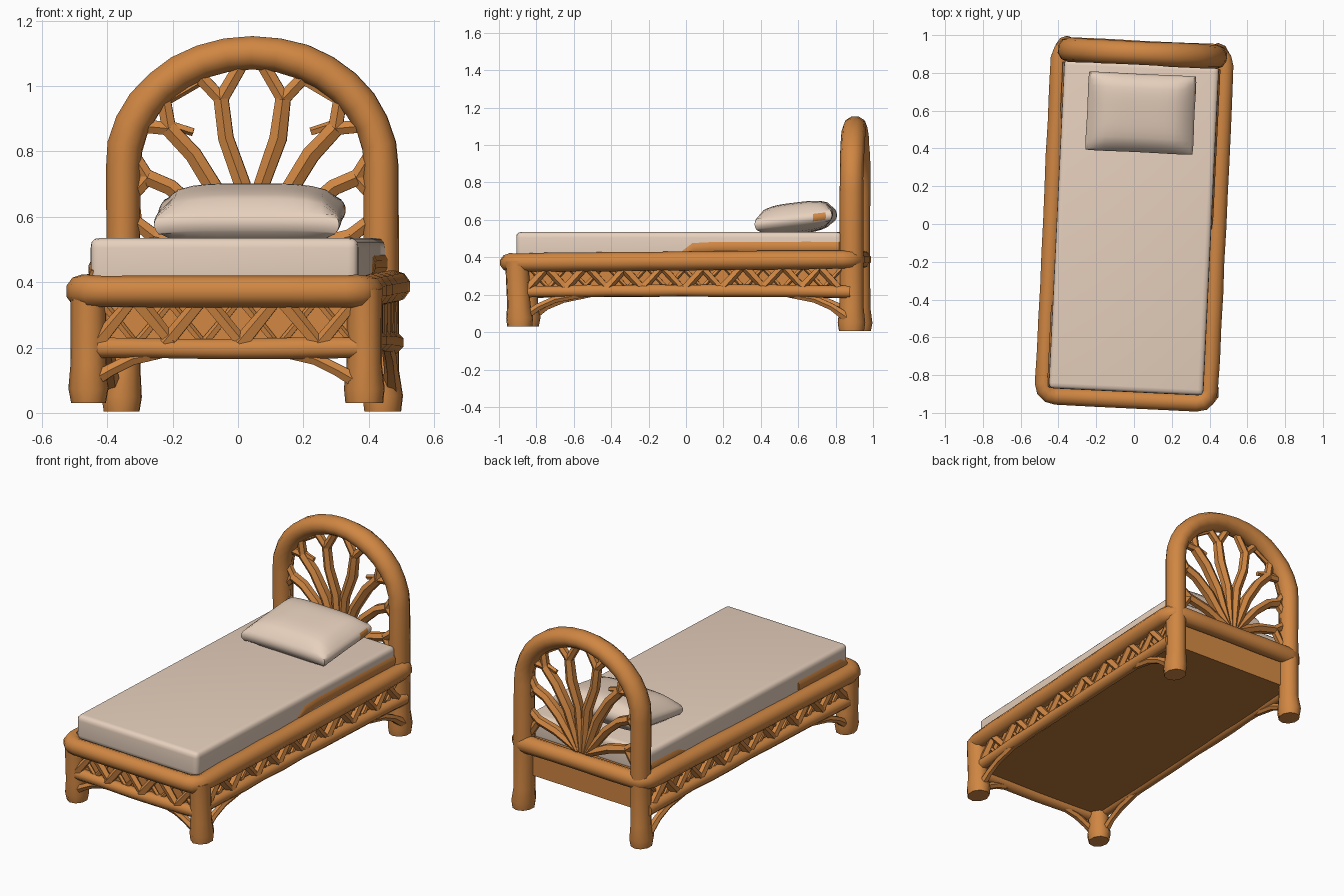
import bpy, bmesh, math, random
from mathutils import Vector, Matrix

if "Cube" in bpy.data.objects:
    bpy.data.objects.remove(bpy.data.objects["Cube"])

random.seed(4)
TURN = Matrix.Rotation(math.radians(-2.75), 4, 'Z')   # bed stands slightly turned


def material(name, rgb):
    m = bpy.data.materials.new(name)
    m.diffuse_color = (*rgb, 1)
    m.use_nodes = True
    m.node_tree.nodes["Principled BSDF"].inputs["Base Color"].default_value = m.diffuse_color
    return m


WOOD = material("warm_wood", (0.63, 0.24, 0.055))
BASE = material("base_wood", (0.48, 0.18, 0.038))
CLOTH = material("cream_cloth", (0.84, 0.665, 0.535))


def finish(name, bm, mats, angle=50):
    bmesh.ops.recalc_face_normals(bm, faces=bm.faces)
    me = bpy.data.meshes.new(name)
    bm.to_mesh(me)
    bm.free()
    me.transform(TURN)
    for m in mats:
        me.materials.append(m)
    me.shade_smooth()
    me.set_sharp_from_angle(angle=math.radians(angle))
    ob = bpy.data.objects.new(name, me)
    bpy.context.collection.objects.link(ob)
    return ob


def tube(bm, pts, r, up, radii=None, closed=False, sides=8, flat=1.0, wobble=0.05):
    """Sweep a slightly uneven branch along a path lying in the plane of normal up."""
    pts = [Vector(p) for p in pts]
    up = Vector(up)
    radii = radii or [1] * len(pts)
    path = []
    n = len(pts)
    for i in range(n if closed else n - 1):       # split long stretches
        a, b = pts[i], pts[(i + 1) % n]
        ra, rb = radii[i], radii[(i + 1) % n]
        k = max(1, int((b - a).length / 0.16))
        path += [(a.lerp(b, j / k), ra + (rb - ra) * j / k) for j in range(k)]
    if not closed:
        path.append((pts[-1], radii[-1]))
    n = len(path)
    rings = []
    for i, (p, f) in enumerate(path):
        prev = path[i - 1][0] if closed or i else p
        nxt = path[(i + 1) % n][0] if closed or i < n - 1 else p
        t = (nxt - prev).normalized()
        side = up.cross(t).normalized()
        top = t.cross(side)
        rr = r * f * random.uniform(1 - wobble, 1 + wobble)
        rings.append([bm.verts.new(p + rr * (side * math.cos(a) + top * flat * math.sin(a)))
                      for a in (2 * math.pi * (s + 0.5) / sides for s in range(sides))])
    for i in range(n if closed else n - 1):
        A, B = rings[i], rings[(i + 1) % n]
        for s in range(sides):
            e = (s + 1) % sides
            bm.faces.new((A[s], A[e], B[e], B[s]))
    if not closed:
        bm.faces.new(rings[0])
        bm.faces.new(rings[-1])


def box(name, x, y0, y1, z0, z1, mats, bevel=0.0, cx=0.0):
    bm = bmesh.new()
    bmesh.ops.create_cube(bm, size=1)
    for v in bm.verts:
        v.co = (cx + 2 * x * v.co.x, (y0 + y1) / 2 + (y1 - y0) * v.co.y,
                (z0 + z1) / 2 + (z1 - z0) * v.co.z)
    if bevel:
        bmesh.ops.bevel(bm, geom=bm.edges[:], offset=bevel, segments=3,
                        profile=0.6, affect='EDGES')
    if len(mats) > 1:                              # underside takes second colour
        bm.normal_update()
        for f in bm.faces:
            f.material_index = int(f.normal.z < -0.5)
    return finish(name, bm, mats, 40)


X, Y, Z = (1, 0, 0), (0, 1, 0), (0, 0, 1)
HY = 0.905                                         # headboard depth position

# Headboard arch running down into the back legs
bm = bmesh.new()
arch = [(-0.40, HY, 0.005), (-0.40, HY, 0.05), (-0.395, HY, 0.13), (-0.395, HY, 0.75)]
arch += [(-0.397 * math.cos(a), HY, 0.75 + 0.352 * math.sin(a))
         for a in (math.pi * i / 16 for i in range(1, 16))]
arch += [(-x, y, z) for x, y, z in arch[3::-1]]
rad = [1.05, 1.2, 1.0] + [1.0] * (len(arch) - 6) + [1.0, 1.2, 1.05]
tube(bm, arch, 0.055, Y, rad, sides=10, flat=1.15, wobble=0.035)
finish("headboard_arch", bm, [WOOD])

# Fan of forked branches inside the arch: (path, fork tips)
bm = bmesh.new()
fan = [
    ([(0.01, 0.44), (0.03, 0.70), (0.08, 0.84), (0.095, 0.96)], [(0.18, 1.05), (0.025, 1.08)]),
    ([(0.02, 0.44), (0.10, 0.66), (0.18, 0.79), (0.255, 0.87)], [(0.275, 0.99), (0.36, 0.88)]),
    ([(0.03, 0.44), (0.16, 0.61), (0.25, 0.69), (0.32, 0.72)], [(0.37, 0.80), (0.39, 0.64)]),
    ([(0.03, 0.44), (0.18, 0.51), (0.30, 0.54)], [(0.39, 0.61), (0.37, 0.43)]),
]
for sx in (-1, 1):
    P = lambda q: (sx * q[0], HY - 0.005, q[1])
    for path, tips in fan:
        tube(bm, [P(q) for q in path], 0.029, Y, [0.8] + [1] * (len(path) - 2) + [0.9],
             sides=6, flat=1.1, wobble=0.1)
        for tip in tips:
            tube(bm, [P(path[-1]), P(tip)], 0.024, Y, [1, 0.95], sides=6)
    # small twigs linking neighbouring forks
    for a, b in (((0.15, 1.02), (0.27, 0.95)), ((0.33, 0.87), (0.36, 0.77)),
                 ((0.18, 0.86), (0.26, 0.885)), ((0.36, 0.66), (0.35, 0.58))):
        tube(bm, [P(a), P(b)], 0.014, Y, sides=5)
finish("headboard_branches", bm, [WOOD])

# Rounded top rail around the bed
bm = bmesh.new()
loop = []
for cx, cy, a0 in ((0.375, 0.86, 0), (-0.37, 0.86, 90), (-0.37, -0.865, 180), (0.375, -0.865, 270)):
    for a in (0, 30, 60, 90):
        t = math.radians(a0 + a)
        y = cy + 0.065 * math.sin(t)
        loop.append((cx + 0.065 * math.cos(t), y, 0.380 + 0.009 * y))
tube(bm, loop, 0.05, Z, closed=True, sides=10, wobble=0.05)
finish("top_rail", bm, [WOOD])

# Front legs with flared feet
for x, side in ((-0.415, "left"), (0.43, "right")):
    bm = bmesh.new()
    tube(bm, [(x, -0.87, 0.03), (x, -0.87, 0.075), (x, -0.875, 0.15), (x, -0.885, 0.38)],
         0.054, Y, [1.05, 1.2, 1.0, 1.0], sides=9, flat=1.15)
    finish("front_leg_" + side, bm, [WOOD])

# Lower rails and the curved braces beneath them
bm = bmesh.new()
for sx in (-1, 1):
    x = sx * 0.43
    tube(bm, [(x, -0.88, 0.215), (x, -0.5, 0.22), (x, 0.0, 0.222), (x, 0.5, 0.22), (x, 0.9, 0.215)],
         0.034, X, sides=8, wobble=0.08)
    for end in ([-0.85, -0.77, -0.68, -0.52], [0.88, 0.80, 0.71, 0.55]):
        tube(bm, [(x, y, z) for y, z in zip(end, (0.08, 0.135, 0.175, 0.205))],
             0.021, X, [1.3, 1, 1, 0.9], sides=6)
    tube(bm, [(sx * q, -0.90, z) for q, z in ((0.42, 0.09), (0.35, 0.13), (0.28, 0.165), (0.18, 0.185))],
         0.021, Y, [1.3, 1, 1, 0.8], sides=6)
tube(bm, [(-0.42, -0.90, 0.20), (0, -0.905, 0.195), (0.42, -0.90, 0.20)], 0.034, Y, wobble=0.08)
finish("lower_rails", bm, [WOOD])

# Crossed twig lattice between the rails
bm = bmesh.new()


def lattice(place, up, lo, hi, count, z0, z1):
    step = (hi - lo) / count
    for i in range(count):
        a, b = lo + i * step, lo + (i + 1) * step
        up_first = i % 2 == 0
        for flip, r, off in ((False, 0.022, 0.0), (True, 0.012, -0.012)):
            za, zb = (z0, z1) if up_first != flip else (z1, z0)
            j = random.uniform(-0.015, 0.015)
            tube(bm, [place(a + j, za, off), place(b + j, zb, off)], r, up, [1.1, 0.9],
                 sides=5, wobble=0.12)


for sx in (-1, 1):
    lattice(lambda t, z, o: (sx * (0.432 + o), t, z), X, -0.83, 0.85, 16, 0.235, 0.35)
lattice(lambda t, z, o: (t, -0.91 - o, z), Y, -0.39, 0.39, 7, 0.21, 0.345)
finish("twig_lattice", bm, [WOOD])

# Solid bed base
box("bed_base", 0.405, -0.885, 0.90, 0.20, 0.41, [WOOD, BASE])

# Mattress, slightly wider at the bottom, and the boards showing beside it
box("mattress", 0.41, -0.89, 0.855, 0.39, 0.535, [CLOTH], 0.03)
for name, cx, y0, y1, top in (("side_board_right", 0.404, 0.06, 0.84, 0.485),
                              ("side_board_front_left", -0.404, -0.82, -0.45, 0.475),
                              ("side_board_back_left", -0.404, 0.60, 0.84, 0.465)):
    bm = bmesh.new()
    tube(bm, [(cx, y0 - 0.06, 0.42), (cx, y0, top - 0.035), (cx, y0 + 0.1, top - 0.03),
              (cx, y1, top - 0.03)], 0.03, X, [0.6, 1, 1, 1], sides=8, flat=0.5, wobble=0.03)
    finish(name, bm, [WOOD])

# Plump pillow with soft corners
bm = bmesh.new()
bmesh.ops.create_cube(bm, size=2)
bmesh.ops.subdivide_edges(bm, edges=bm.edges[:], cuts=11, use_grid_fill=True)
# small wooden-coloured patch on the rear right edge
for f in bm.faces:
    c = f.calc_center_median()
    f.material_index = int(c.x > 0.99 and 0.55 < c.y < 0.9 and abs(c.z) < 0.6)
for p in bm.verts:
    u, v, w = p.co
    puff = ((1 - abs(u) ** 4) * (1 - abs(v) ** 3.5)) ** 0.55
    edge = 1 - 0.05 * w * w
    corner = 1 - 0.03 * (u * v) ** 4
    p.co = (0.008 + u * (0.292 - 0.008 * (1 - v * v)) * edge * corner,
            0.588 + v * (0.213 - 0.006 * (1 - u * u)) * edge * corner,
            0.608 + w * (0.030 + 0.055 * puff) + 0.024 * v - 0.008 * u ** 4)
finish("pillow", bm, [CLOTH, WOOD], 65)
